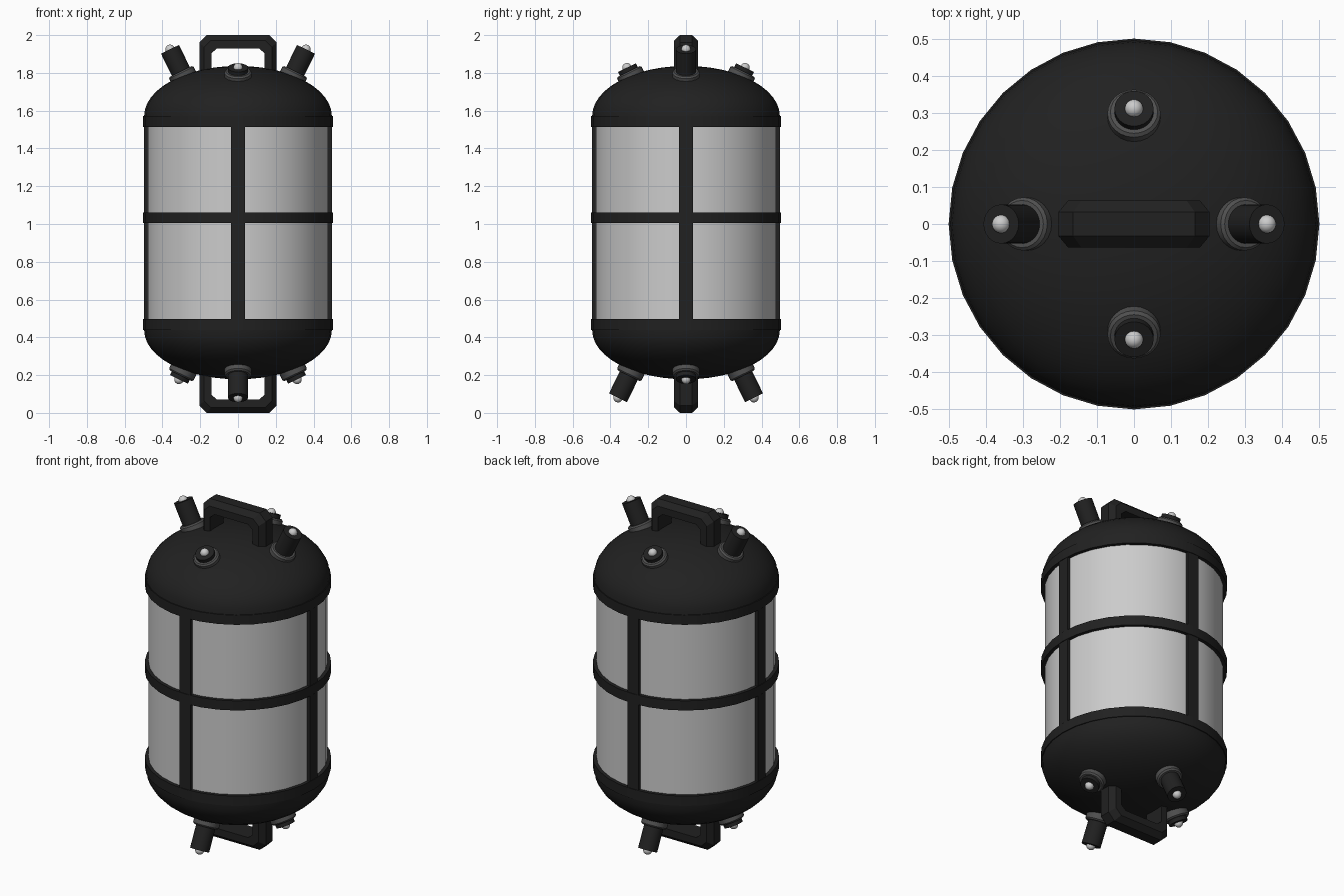
import bpy, bmesh, math
from mathutils import Matrix, Vector

if "Cube" in bpy.data.objects:
    bpy.data.objects.remove(bpy.data.objects["Cube"])


def material(name, v):
    m = bpy.data.materials.new(name)
    m.diffuse_color = (v, v, v, 1)
    m.use_nodes = True
    m.node_tree.nodes["Principled BSDF"].inputs["Base Color"].default_value = m.diffuse_color
    return m


BLACK = material("black_rubber", 0.015)
DARK = material("dark_metal", 0.08)


def finish(name, bm, mat=None, matrix=None, smooth=True):
    bmesh.ops.recalc_face_normals(bm, faces=bm.faces)
    me = bpy.data.meshes.new(name)
    bm.to_mesh(me)
    bm.free()
    ob = bpy.data.objects.new(name, me)
    bpy.context.collection.objects.link(ob)
    if matrix:
        ob.matrix_world = matrix
    if mat:
        me.materials.append(mat)
    if smooth:
        bpy.ops.object.select_all(action='DESELECT')
        ob.select_set(True)
        bpy.context.view_layer.objects.active = ob
        bpy.ops.object.shade_smooth_by_angle(angle=math.radians(35))
    return ob


def lathe(name, profile, mat=None, matrix=None, steps=32):
    bm = bmesh.new()
    vs = [bm.verts.new((r, 0, z)) for r, z in profile]
    edges = [bm.edges.new(p) for p in zip(vs, vs[1:])]
    bmesh.ops.spin(bm, geom=vs + edges, cent=(0, 0, 0), axis=(0, 0, 1),
                   angle=math.tau, steps=steps, use_duplicate=False)
    bmesh.ops.remove_doubles(bm, verts=bm.verts, dist=1e-5)
    return finish(name, bm, mat, matrix)


# Pale cylindrical wall
lathe("tank_wall", [(0.482, 0.46), (0.482, 1.55)])

# Three hoops around the wall
for name, z0, z1 in (("lower_hoop", 0.438, 0.496), ("middle_hoop", 1.005, 1.062),
                     ("upper_hoop", 1.514, 1.571)):
    lathe(name, [(0.47, z0), (0.502, z0), (0.502, z1), (0.47, z1), (0.47, z0)], BLACK)

# Elliptical end domes
for name, z, h in (("upper_dome", 1.571, 0.266), ("lower_dome", 0.438, -0.26)):
    arc = [math.pi / 2 * i / 12 for i in range(13)]
    lathe(name, [(0.497 * math.cos(a), z + h * math.sin(a)) for a in arc], BLACK)

# Four upright straps
for i in range(4):
    bm = bmesh.new()
    bmesh.ops.create_cube(bm, size=1, matrix=Matrix.Translation((0.475, 0, 1.005))
                          @ Matrix.Diagonal((0.044, 0.072, 1.06, 1)))
    finish("upright_strap", bm, BLACK, Matrix.Rotation(i * math.pi / 2, 4, 'Z'), False)


# Carry handle: bevelled section lofted along a chamfered arch
def handle(name, matrix):
    outer = [(-0.205, 1.76), (-0.205, 1.96), (-0.165, 2.0),
             (0.165, 2.0), (0.205, 1.96), (0.205, 1.76)]
    inner = [(-0.14, 1.76), (-0.14, 1.905), (-0.11, 1.93),
             (0.11, 1.93), (0.14, 1.905), (0.14, 1.76)]
    section = [(0, -0.032), (0, 0.032), (0.4, 0.063), (1, 0.063), (1, -0.063), (0.4, -0.063)]
    bm = bmesh.new()
    rings = []
    for o, n in zip(outer, inner):
        o, n = Vector(o), Vector(n)
        ring = []
        for t, y in section:
            p = o.lerp(n, t)
            ring.append(bm.verts.new((p.x, y, p.y)))
        rings.append(ring)
    k = len(section)
    for a, b in zip(rings, rings[1:]):
        for i in range(k):
            j = (i + 1) % k
            bm.faces.new((a[i], a[j], b[j], b[i]))
    bm.faces.new(rings[0])
    bm.faces.new(rings[-1])
    finish(name, bm, BLACK, matrix, False)


# Valve: collar, tube (extended or pushed in) and round tip, origin at collar top
def valve(end, matrix, length):
    lathe(end + "_valve_collar", [(0, -0.09), (0.072, -0.09), (0.072, -0.008),
                                  (0.064, 0), (0, 0)], DARK, matrix, 24)
    lathe(end + "_valve_tube", [(0, -0.02), (0.053, -0.02), (0.053, length),
                                (0, length)], BLACK, matrix, 24)
    bm = bmesh.new()
    bmesh.ops.create_uvsphere(bm, u_segments=16, v_segments=10, radius=0.025)
    finish(end + "_valve_tip", bm, None, matrix @ Matrix.Translation((0, 0, length)))


# Lower end is the upper end flipped over; its valves are a quarter turn round
flip = Matrix.Translation((0, 0, 2.005)) @ Matrix.Rotation(math.pi, 4, 'X')
flip_handle = Matrix.Translation((0, 0, 2.0)) @ Matrix.Rotation(math.pi, 4, 'X')
handle("upper_handle", Matrix())
handle("lower_handle", flip_handle)
for end, base, offset in (("upper", Matrix(), 0), ("lower", flip, 1)):
    for i in range(4):
        m = (base @ Matrix.Rotation((i + offset) * math.pi / 2, 4, 'Z')
             @ Matrix.Translation((0.303, 0, 1.808))
             @ Matrix.Rotation(math.radians(26), 4, 'Y'))
        valve(end, m, 0.13 if i % 2 == 0 else 0.022)
